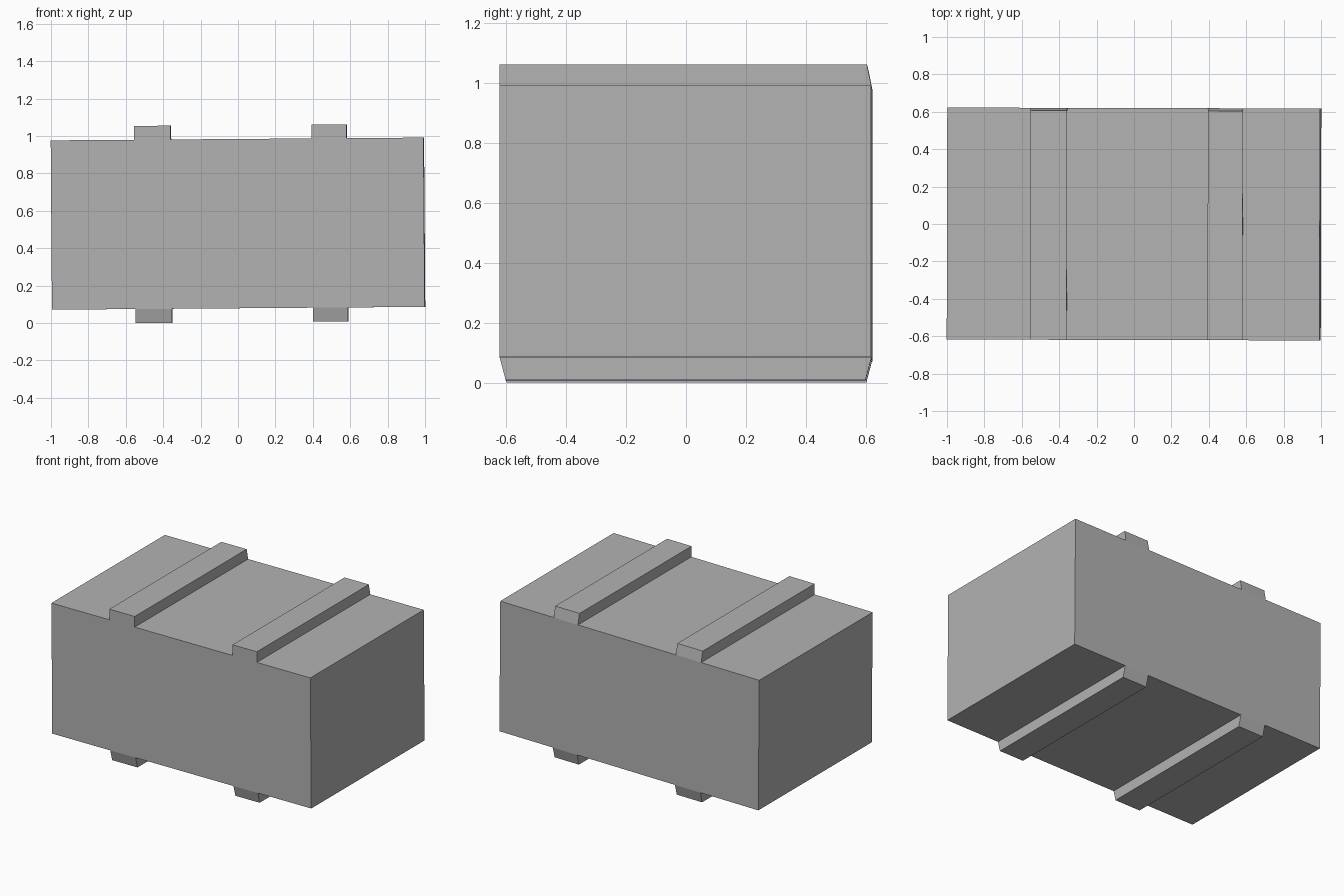
import bpy
import bmesh
from mathutils import Euler, Matrix, Vector

cube = bpy.data.objects.get("Cube")
if cube:
    bpy.data.objects.remove(cube, do_unlink=True)

grey = bpy.data.materials.new("plain grey")
grey.use_nodes = True
colour = (0.45, 0.45, 0.45, 1)
grey.diffuse_color = colour
grey.node_tree.nodes["Principled BSDF"].inputs["Base Color"].default_value = colour

# The whole crate leans very slightly about its centre
centre = Vector((0, 0, 0.53))
lean = (Matrix.Translation(centre)
        @ Euler((0, -0.0075, -0.0025)).to_matrix().to_4x4()
        @ Matrix.Translation(-centre))


def block(name, x0, x1, z0, z1, low_y, high_y):
    """Flat-sided block whose depth range may differ at bottom and top."""
    bm = bmesh.new()
    bmesh.ops.create_cube(bm, size=1)
    for v in bm.verts:
        top = v.co.z > 0
        depth = high_y if top else low_y
        v.co = (x1 if v.co.x > 0 else x0,
                depth[1 if v.co.y > 0 else 0],
                z1 if top else z0)
    bmesh.ops.transform(bm, matrix=lean, verts=bm.verts)
    mesh = bpy.data.meshes.new(name)
    bm.to_mesh(mesh)
    bm.free()
    mesh.materials.append(grey)
    obj = bpy.data.objects.new(name, mesh)
    bpy.context.collection.objects.link(obj)


# Crate body
full = (-0.62, 0.62)
block("crate_body", -0.9965, 0.9965, 0.079, 0.984, full, full)

# Lid battens are flush in front; runners taper at both ends
for side, x0, x1 in (("right", -0.55, -0.355), ("left", 0.398, 0.585)):
    block(side + "_lid_batten", x0, x1, 0.984, 1.058, full, (-0.62, 0.605))
    block(side + "_runner", x0, x1, 0.004, 0.079, (-0.6, 0.6), full)
